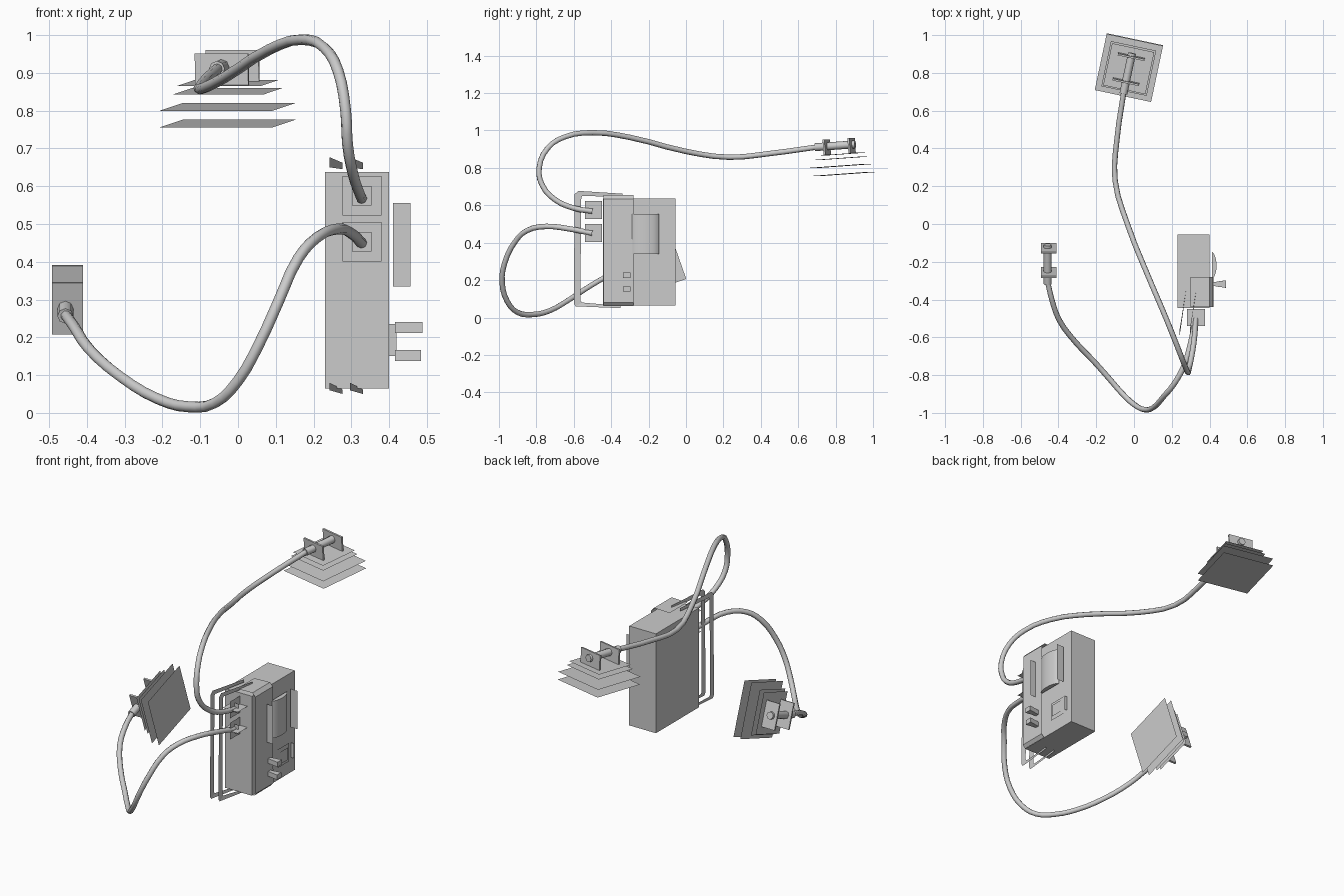
import bpy, bmesh, math
from mathutils import Matrix, Vector

if "Cube" in bpy.data.objects:
    bpy.data.objects.remove(bpy.data.objects["Cube"])


def mesh_obj(name, verts, faces, mat=None):
    me = bpy.data.meshes.new(name)
    me.from_pydata([tuple(v) for v in verts], [], faces)
    ob = bpy.data.objects.new(name, me)
    bpy.context.collection.objects.link(ob)
    if mat:
        ob.matrix_world = mat
    return ob


def box(name, lo, hi, mat=None):
    v = [(x, y, z) for x in (lo[0], hi[0]) for y in (lo[1], hi[1]) for z in (lo[2], hi[2])]
    f = [(0, 1, 3, 2), (4, 6, 7, 5), (0, 4, 5, 1), (2, 3, 7, 6), (0, 2, 6, 4), (1, 5, 7, 3)]
    return mesh_obj(name, v, f, mat)


def sheet(name, lo, hi, mat=None):
    """Flat quad; the axis where lo equals hi is its normal."""
    n = [i for i in range(3) if lo[i] == hi[i]][0]
    a, b = [i for i in range(3) if i != n]
    v = []
    for s, t in ((0, 0), (1, 0), (1, 1), (0, 1)):
        p = list(lo)
        p[a] = (lo[a], hi[a])[s]
        p[b] = (lo[b], hi[b])[t]
        v.append(p)
    return mesh_obj(name, v, [(0, 1, 2, 3)], mat)


def strip(name, left, right):
    n = len(left)
    return mesh_obj(name, list(left) + list(right),
                    [(i, i + 1, n + i + 1, n + i) for i in range(n - 1)])


def cable(name, pts, r=0.0145):
    cu = bpy.data.curves.new(name, 'CURVE')
    cu.dimensions = '3D'
    cu.bevel_depth = r
    cu.bevel_resolution = 2
    cu.resolution_u = 3
    sp = cu.splines.new('BEZIER')
    sp.bezier_points.add(len(pts) - 1)
    for bp, p in zip(sp.bezier_points, pts):
        bp.co = p
        bp.handle_left_type = bp.handle_right_type = 'AUTO'
    ob = bpy.data.objects.new(name, cu)
    bpy.context.collection.objects.link(ob)


# Main case
box("case", (0.23, -0.445, 0.065), (0.40, -0.055, 0.637))

# Thin cover wrapped around the front right of the case
prof = [(0.30, 0.652), (0.40, 0.655), (0.418, 0.635), (0.421, 0.08), (0.405, 0.062)]
strip("case_cover", [(x, -0.44, z) for x, z in prof], [(x, -0.28, z) for x, z in prof])

# Two flat bracket handles at the front
outer = [(0.035, -0.34, 0.662), (0.0, -0.575, 0.677), (0.0, -0.595, 0.66),
         (0.0, -0.60, 0.075), (0.0, -0.59, 0.06), (0.035, -0.35, 0.05)]
inner = [(0.035, -0.34, 0.645), (0.0, -0.555, 0.65), (0.0, -0.56, 0.64),
         (0.0, -0.565, 0.09), (0.0, -0.555, 0.08), (0.035, -0.35, 0.062)]
for i, x in enumerate((0.242, 0.296)):
    strip(f"handle_{i}", [(x + a, b, c) for a, b, c in outer], [(x + a, b, c) for a, b, c in inner])

# Cable sockets made from crossed plates
for i, z in enumerate((0.575, 0.453)):
    x, h = 0.328, 0.048
    sheet(f"socket_base_{i}", (x - 0.052, -0.45, z - 0.052), (x + 0.052, -0.45, z + 0.052))
    sheet(f"socket_ring_{i}", (x - 0.026, -0.5, z - 0.026), (x + 0.026, -0.5, z + 0.026))
    sheet(f"socket_flat_{i}", (x - h, -0.54, z), (x + h, -0.45, z))
    sheet(f"socket_upright_{i}", (x, -0.54, z - h), (x, -0.45, z + h))

# Curved screen with side guards
arc = []
for i in range(13):
    t = -1 + i / 6
    arc.append((0.40 + 0.037 * math.sqrt(max(0, 1 - 0.9 * t * t)), -0.22 + 0.076 * t))
n = len(arc)
scr = mesh_obj("screen", [(x, y, z) for z in (0.34, 0.553) for x, y in arc],
               [(i, i + 1, n + i + 1, n + i) for i in range(n - 1)]
               + [tuple(reversed(range(n))), tuple(range(n, 2 * n))])
for p in scr.data.polygons:
    p.use_smooth = len(p.vertices) == 4
for i, y in enumerate((-0.335, -0.11)):
    sheet(f"screen_guard_{i}", (0.41, y, 0.335), (0.456, y, 0.555))

# Square button
for i, h in enumerate((0.053, 0.035)):
    x = 0.406 + i * 0.006
    sheet(f"button_{i}", (x, -0.168 - h, 0.192 - h), (x, -0.168 + h, 0.192 + h))
sheet("button_tab", (0.40, -0.09, 0.15), (0.42, -0.09, 0.235))

# Flared knobs
for i, z in enumerate((0.226, 0.152)):
    c, x0, x1 = -0.318, 0.415, 0.488 - i * 0.003
    kb = box(f"knob_{i}", (x0, c - 0.02, z - 0.014), (x1, c + 0.02, z + 0.014))
    for v in kb.data.vertices:
        if v.co.x < 0.45:
            v.co.y = c + (v.co.y - c) * 0.45
    sheet(f"knob_base_{i}", (0.422, c - 0.023, z - 0.02), (0.422, c + 0.023, z + 0.024))


# Paddles: grip brackets, bar and a stack of loose flat layers
def paddle(tag, mat):
    layers = ((0.228, 0.0), (0.245, -0.022), (0.305, -0.063), (0.305, -0.107))
    for i, (s, z) in enumerate(layers):
        sheet(f"{tag}_layer_{i}", (-s / 2, -s / 2, z), (s / 2, s / 2, z), mat)
    for i, y in enumerate((-0.068, 0.068)):
        box(f"{tag}_bracket_{i}", (-0.072, y - 0.005, 0), (0.072, y + 0.005, 0.083), mat)
    bm = bmesh.new()
    bmesh.ops.create_cone(bm, cap_ends=True, segments=8, radius1=0.021, radius2=0.021, depth=0.22,
                          matrix=Matrix.Translation((0, -0.022, 0.047)) @ Matrix.Rotation(math.pi / 2, 4, 'X'))
    for f in bm.faces:
        f.smooth = len(f.verts) == 4
    me = bpy.data.meshes.new(tag + "_bar")
    bm.to_mesh(me)
    ob = bpy.data.objects.new(tag + "_bar", me)
    bpy.context.collection.objects.link(ob)
    ob.matrix_world = mat
    return mat @ Vector((0, -0.12, 0.047))


top = (Matrix.Translation((-0.028, 0.822, 0.873)) @ Matrix.Rotation(math.radians(-12), 4, 'Z')
       @ Matrix.Rotation(math.radians(4), 4, 'X'))
s, c = math.sin(math.radians(19.3)), math.cos(math.radians(19.3))
left = Matrix(((0, 0, -1, -0.41), (-s, c, 0, -0.193), (c, s, 0, 0.3), (0, 0, 0, 1)))
end_top = paddle("rear_paddle", top)
end_left = paddle("left_paddle", left)

# Cables
cable("rear_cable", [(0.327, -0.5, 0.568), (0.32, -0.6, 0.585), (0.305, -0.70, 0.63), (0.29, -0.77, 0.71),
                     (0.285, -0.785, 0.80), (0.265, -0.74, 0.905), (0.23, -0.65, 0.965), (0.17, -0.5, 0.988),
                     (0.085, -0.3, 0.963), (-0.035, 0, 0.888), (-0.1, 0.23, 0.857), (-0.09, 0.45, 0.877), end_top])
cable("left_cable", [(0.327, -0.5, 0.45), (0.30, -0.63, 0.475), (0.265, -0.75, 0.487), (0.21, -0.85, 0.465),
                     (0.16, -0.91, 0.41), (0.105, -0.97, 0.29), (0.057, -0.983, 0.185), (0, -0.955, 0.085),
                     (-0.06, -0.9, 0.027), (-0.13, -0.82, 0.016), (-0.21, -0.73, 0.036),
                     (-0.31, -0.625, 0.095), (-0.395, -0.51, 0.17), (-0.435, -0.40, 0.23), end_left])
